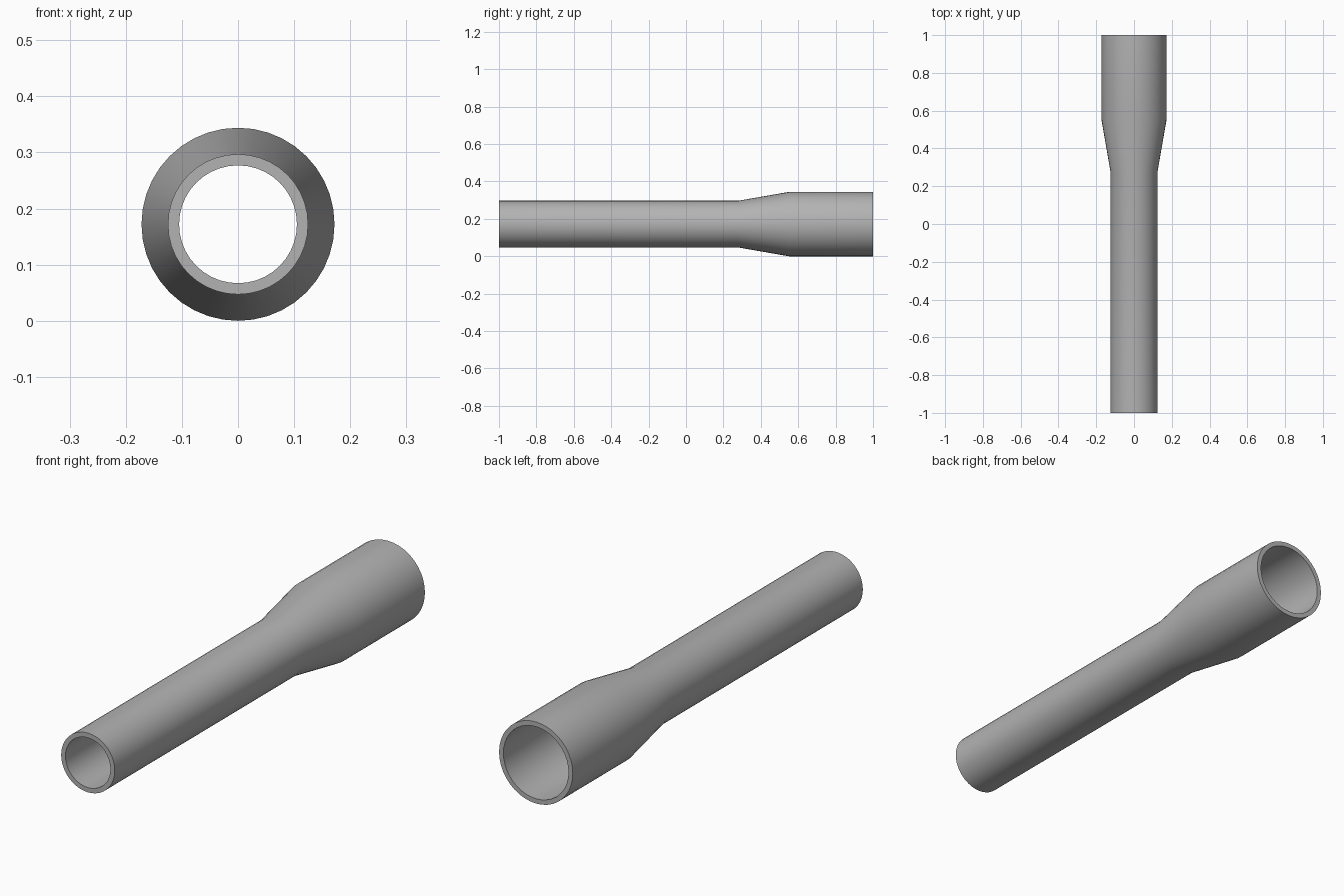
import bpy, bmesh
from math import cos, sin, pi, radians

cube = bpy.data.objects.get("Cube")
if cube:
    bpy.data.objects.remove(cube, do_unlink=True)

SIDES = 40
WALL = 0.02
CENTRE_Z = 0.172

# Outer profile from narrow front end to wide rear end: (y, radius)
outer = [(-1, 0.125), (0.28, 0.125), (0.55, 0.172), (1, 0.172)]
inner = [(y, r - WALL) for y, r in reversed(outer)]

# Revolve the closed wall section around the tube axis
bm = bmesh.new()
rings = []
for y, r in outer + inner:
    angles = [2 * pi * i / SIDES for i in range(SIDES)]
    rings.append([bm.verts.new((r * cos(a), y, CENTRE_Z + r * sin(a))) for a in angles])
for k, ring in enumerate(rings):
    following = rings[(k + 1) % len(rings)]
    for i in range(SIDES):
        j = (i + 1) % SIDES
        bm.faces.new((ring[i], following[i], following[j], ring[j]))
bmesh.ops.recalc_face_normals(bm, faces=bm.faces)
mesh = bpy.data.meshes.new("reducer_tube")
bm.to_mesh(mesh)
bm.free()

# Plain grey material
grey = bpy.data.materials.new("grey")
grey.use_nodes = True
colour = (0.45, 0.45, 0.45, 1)
grey.diffuse_color = colour
grey.node_tree.nodes["Principled BSDF"].inputs["Base Color"].default_value = colour
mesh.materials.append(grey)

# Smooth walls with crisp end rims
tube = bpy.data.objects.new("reducer_tube", mesh)
bpy.context.collection.objects.link(tube)
bpy.ops.object.select_all(action="DESELECT")
tube.select_set(True)
bpy.context.view_layer.objects.active = tube
bpy.ops.object.shade_smooth_by_angle(angle=radians(30))
